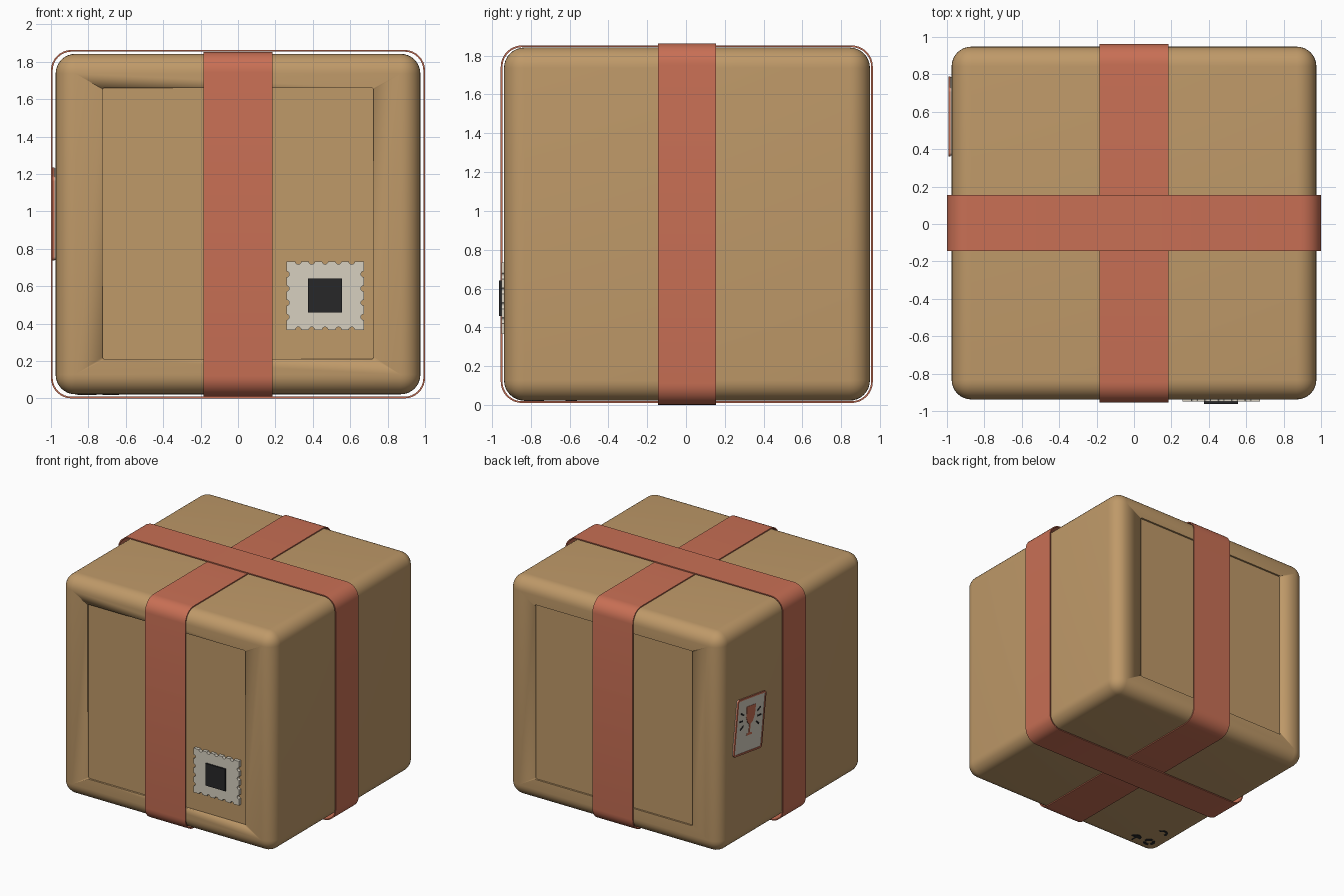
import bpy, bmesh, math
from math import sin, cos, pi, radians

if "Cube" in bpy.data.objects:
    bpy.data.objects.remove(bpy.data.objects["Cube"])


def material(name, rgb):
    m = bpy.data.materials.new(name)
    m.diffuse_color = (*rgb, 1)
    m.use_nodes = True
    m.node_tree.nodes["Principled BSDF"].inputs["Base Color"].default_value = m.diffuse_color
    return m


CARD = material("cardboard", (0.52, 0.32, 0.14))
RED = material("red_tape", (0.58, 0.16, 0.09))
PAPER = material("paper", (0.68, 0.63, 0.53))
INK = material("ink", (0.02, 0.02, 0.022))


def finish(name, bm, mat):
    bmesh.ops.recalc_face_normals(bm, faces=bm.faces[:])
    me = bpy.data.meshes.new(name)
    bm.to_mesh(me)
    bm.free()
    me.materials.append(mat)
    ob = bpy.data.objects.new(name, me)
    bpy.context.collection.objects.link(ob)
    bpy.ops.object.select_all(action='DESELECT')
    ob.select_set(True)
    bpy.context.view_layer.objects.active = ob
    bpy.ops.object.shade_smooth_by_angle(angle=radians(35))
    return ob


def plate(name, pts, place, d0, d1, mat, hole=None):
    """Extrude a 2D outline from depth d0 to d1; hole turns it into a ring."""
    bm = bmesh.new()
    rows = [[bm.verts.new(place(u, v, d)) for u, v in loop]
            for loop in ([pts, hole] if hole else [pts]) for d in (d0, d1)]
    n = len(pts)
    if hole:
        pairs = [(0, 1), (1, 3), (3, 2), (2, 0)]
    else:
        pairs = [(0, 1)]
        bm.faces.new(rows[0])
        bm.faces.new(rows[1])
    for a, b in pairs:
        for i in range(n):
            j = (i + 1) % n
            bm.faces.new((rows[a][i], rows[a][j], rows[b][j], rows[b][i]))
    return finish(name, bm, mat)


def rounded(u0, u1, v0, v1, r, seg=8):
    pts = []
    for k, (cu, cv) in enumerate([(u1 - r, v1 - r), (u0 + r, v1 - r), (u0 + r, v0 + r), (u1 - r, v0 + r)]):
        for i in range(seg + 1):
            a = (k + i / seg) * pi / 2
            pts.append((cu + r * cos(a), cv + r * sin(a)))
    return pts


def rect(cu, cv, w, h, a=0):
    return [(cu + x * w / 2 * cos(a) - y * h / 2 * sin(a), cv + x * w / 2 * sin(a) + y * h / 2 * cos(a))
            for x, y in ((-1, -1), (1, -1), (1, 1), (-1, 1))]


def on_xz(u, v, d): return (u, d, v)
def on_yz(u, v, d): return (d, u, v)
def on_xy(u, v, d): return (u, v, d)


# Cardboard box with rounded edges
X, Y0, Y1, Z0, Z1 = 0.975, -0.938, 0.948, 0.022, 1.842
bm = bmesh.new()
bmesh.ops.create_cube(bm, size=1)
for v in bm.verts:
    v.co = (v.co.x * 2 * X, (Y0 if v.co.y < 0 else Y1), (Z0 if v.co.z < 0 else Z1))
bmesh.ops.bevel(bm, geom=bm.edges[:], offset=0.105, offset_type='OFFSET', segments=8,
                profile=0.5, affect='EDGES')
box = finish("box", bm, CARD)

# Shallow recessed panels in the front and back
for y in (Y0, Y1):
    cutter = plate("panel_cutter", rounded(-0.725, 0.725, 0.21, 1.66, 0.012, 3),
                   on_xz, y - 0.015, y + 0.015, CARD)
    cutter.hide_render = True
    bpy.context.view_layer.objects.active = box
    mod = box.modifiers.new("panel", 'BOOLEAN')
    mod.operation, mod.object, mod.solver = 'DIFFERENCE', cutter, 'EXACT'
    # keep the recess ahead of the smoothing modifier
    bpy.ops.object.modifier_move_to_index(modifier=mod.name, index=0)
    bpy.ops.object.modifier_apply(modifier=mod.name)
    bpy.data.objects.remove(cutter)

# Two tape bands wrapped around the box
def band(name, u0, u1, v0, v1, place, d0, d1):
    t = 0.009
    plate(name, rounded(u0, u1, v0, v1, 0.11), place, d0, d1, RED,
          rounded(u0 + t, u1 - t, v0 + t, v1 - t, 0.11 - t))


band("front_back_band", -0.955, 0.963, 0.010, 1.853, on_yz, -0.185, 0.185)
band("side_band", -1.0, 1.0, 0.0, 1.863, on_xz, -0.145, 0.155)

# Postage stamp with scalloped edge
def scalloped(u0, u1, v0, v1, nu, nv, r=0.016):
    pts = []
    corners = [(u0, v0), (u1, v0), (u1, v1), (u0, v1)]
    for k in range(4):
        (a, b), (c, d) = corners[k], corners[(k + 1) % 4]
        length = math.hypot(c - a, d - b)
        du, dv = (c - a) / length, (d - b) / length
        n = nv if k % 2 else nu
        pts.append((a, b))
        for i in range(n):
            s = length * (i + 0.9) / (n + 0.8)
            for j in range(7):
                t = pi * j / 6
                along, inward = s - r * cos(t), r * sin(t)
                pts.append((a + du * along - dv * inward, b + dv * along + du * inward))
    return pts


plate("stamp", scalloped(0.258, 0.673, 0.366, 0.733, 5, 4), on_xz, -0.95, -0.922, PAPER)
plate("stamp_picture", rect(0.465, 0.55, 0.183, 0.183), on_xz, -0.963, -0.948, INK)

# Handling sticker, slightly tilted on the left side
TILT = radians(8)


def on_sticker(u, v, d):
    return (-d, 0.575 - (u * cos(TILT) + v * sin(TILT)), 0.985 - u * sin(TILT) + v * cos(TILT))


W, H = 0.187, 0.228
plate("sticker_sheet", rounded(-W + .004, W - .004, -H + .004, H - .004, 0.02), on_sticker, 0.974, 0.988, PAPER)
plate("sticker_border", rounded(-W, W, -H, H, 0.024), on_sticker, 0.982, 0.992, RED,
      rounded(-W + .014, W - .014, -H + .014, H - .014, 0.012))
goblet = [(0.035, -0.085), (0.035, -0.073), (0.008, -0.063), (0.008, 0.0), (0.035, 0.02),
          (0.055, 0.06), (0.06, 0.15)]
plate("sticker_goblet", goblet + [(-u, v) for u, v in reversed(goblet)], on_sticker, 0.986, 0.991, RED)
for s in (-1, 1):
    for i, (u, v, a) in enumerate([(0.11, 0.10, 0.5), (0.12, 0.045, 0), (0.105, -0.01, -0.6)]):
        plate(f"sticker_dash_{i}", rect(s * u, v, 0.045, 0.012, s * a), on_sticker, 0.986, 0.991, INK)

# Small printed marks on the underside corner
def arc(cx, cy, r0, r1, a0, a1, n=10):
    angles = [a0 + (a1 - a0) * i / n for i in range(n + 1)]
    return ([(cx + r1 * cos(a), cy + r1 * sin(a)) for a in angles] +
            [(cx + r0 * cos(a), cy + r0 * sin(a)) for a in reversed(angles)])


for k in range(3):
    a = k * 2 * pi / 3
    plate("underside_loop", arc(-0.81, -0.78, 0.025, 0.048, a, a + 1.6), on_xy, 0.018, 0.024, INK)
plate("underside_dome", arc(-0.68, -0.79, 0.002, 0.045, 0, pi), on_xy, 0.018, 0.024, INK)
plate("underside_stem", rect(-0.68, -0.81, 0.01, 0.05), on_xy, 0.018, 0.024, INK)
plate("underside_arc", arc(-0.80, -0.61, 0.03, 0.048, 0.4, 3.4), on_xy, 0.018, 0.024, INK)
